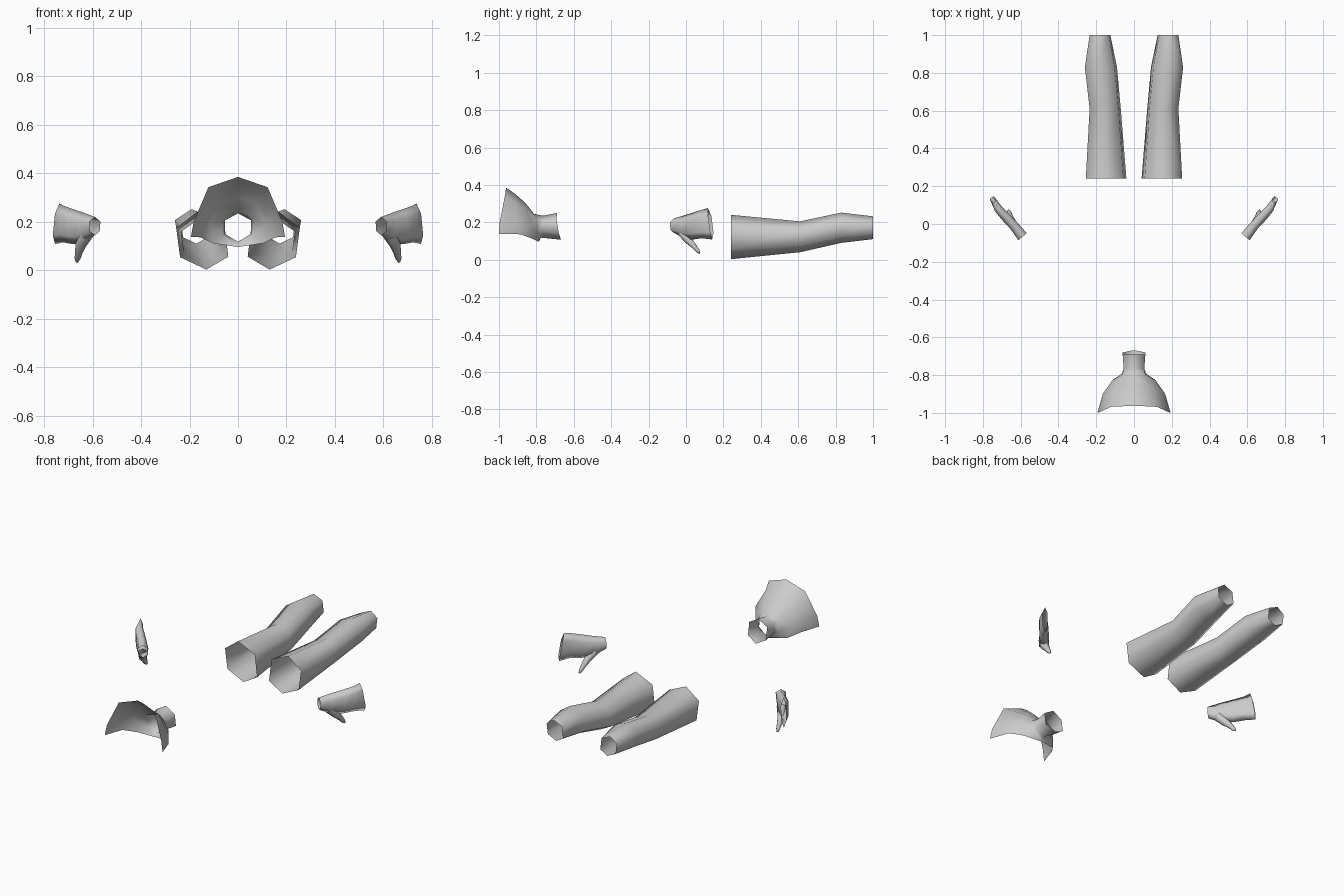
import bpy
import bmesh
from math import cos, sin, pi
from mathutils import Vector

if "Cube" in bpy.data.objects:
    bpy.data.objects.remove(bpy.data.objects["Cube"])


def loft(name, rings, closed=True, cap_end=False, mirror=True):
    """Skin rings of points; mirror across x = 0 if asked."""
    bm = bmesh.new()
    vs = [[bm.verts.new(p) for p in r] for r in rings]
    n = len(rings[0])
    for a, b in zip(vs, vs[1:]):
        for i in range(n if closed else n - 1):
            j = (i + 1) % n
            bm.faces.new((a[i], a[j], b[j], b[i]))
    if cap_end:
        bm.faces.new(vs[-1])
    if mirror:
        dup = bmesh.ops.duplicate(bm, geom=bm.verts[:] + bm.edges[:] + bm.faces[:])["geom"]
        for v in dup:
            if isinstance(v, bmesh.types.BMVert):
                v.co.x *= -1
        bmesh.ops.reverse_faces(bm, faces=[f for f in dup if isinstance(f, bmesh.types.BMFace)])
        bmesh.ops.remove_doubles(bm, verts=bm.verts, dist=1e-4)
    bmesh.ops.recalc_face_normals(bm, faces=bm.faces)
    me = bpy.data.meshes.new(name)
    bm.to_mesh(me)
    bm.free()
    me.polygons.foreach_set("use_smooth", [True] * len(me.polygons))
    ob = bpy.data.objects.new(name, me)
    bpy.context.collection.objects.link(ob)
    return ob


# Legs: open six-sided tubes, ring = (y, x min, x max, z min, z max)
HEX = [(-.16, -1), (.85, -.57), (1, .45), (.2, 1), (-.85, .58), (-1, -.55)]
leg = [(.24, .04, .255, .003, .24), (.61, .07, .235, .04, .205),
       (.83, .09, .26, .09, .252), (1.0, .125, .235, .11, .232)]
loft("lower_legs", [[((a + b) / 2 + (b - a) / 2 * u, y, (c + d) / 2 + (d - c) / 2 * w)
                     for u, w in HEX] for y, a, b, c, d in leg])

# Neck and upper chest: half sections from front (top) to nape
bust = [
    [(0, -.69, .25), (.06, -.692, .215), (.06, -.68, .14), (0, -.668, .107)],
    [(0, -.765, .235), (.054, -.765, .206), (.054, -.77, .15), (0, -.775, .118)],
    [(0, -.812, .245), (.062, -.802, .217), (.065, -.793, .145), (0, -.787, .096)],
    [(0, -.86, .305), (.075, -.85, .272), (.115, -.828, .185), (.105, -.82, .112)],
    [(0, -.915, .353), (.105, -.913, .31), (.165, -.9, .2), (.155, -.885, .136)],
    [(0, -.962, .385), (.122, -.968, .343), (.183, -.996, .2), (.194, -1.0, .138)],
]
loft("neck_and_chest", bust, closed=False)

# Palms: flattened six-sided tubes, open at wrist and knuckles
along, across = Vector((.636, .77, 0)), Vector((.77, -.636, 0))
palm = [(.59, -.067, .029, .145, .22, 0), (.635, -.01, .025, .112, .237, 0),
        (.682, .04, .025, .108, .253, 0), (.722, .085, .022, .115, .266, -.005),
        (.755, .14, .014, .108, .276, -.03)]
SIDE = [(0, 0), (.9, .22), (1, .75), (0, 1), (-1, .75), (-.9, .22)]
rings = []
for x, y, half, lo, hi, lean in palm:
    rings.append([Vector((x, y, lo + (hi - lo) * w)) + across * half * u + along * lean * w * w
                  for u, w in SIDE])
loft("palms", rings)

# Thumbs: tapered tubes bent down from the palm
thumb = [((.625, -.02, .145), .028), ((.648, .012, .105), .023),
         ((.657, .042, .073), .016), ((.662, .063, .047), .012), ((.665, .073, .034), .005)]
rings = []
for i, (c, r) in enumerate(thumb):
    t = Vector(thumb[min(i + 1, 4)][0]) - Vector(thumb[max(i - 1, 0)][0])
    t.normalize()
    u = t.cross(across).normalized()
    v = t.cross(u)
    rings.append([Vector(c) + r * (u * cos(k * pi / 3) + v * sin(k * pi / 3)) for k in range(6)])
loft("thumbs", rings, cap_end=True)
